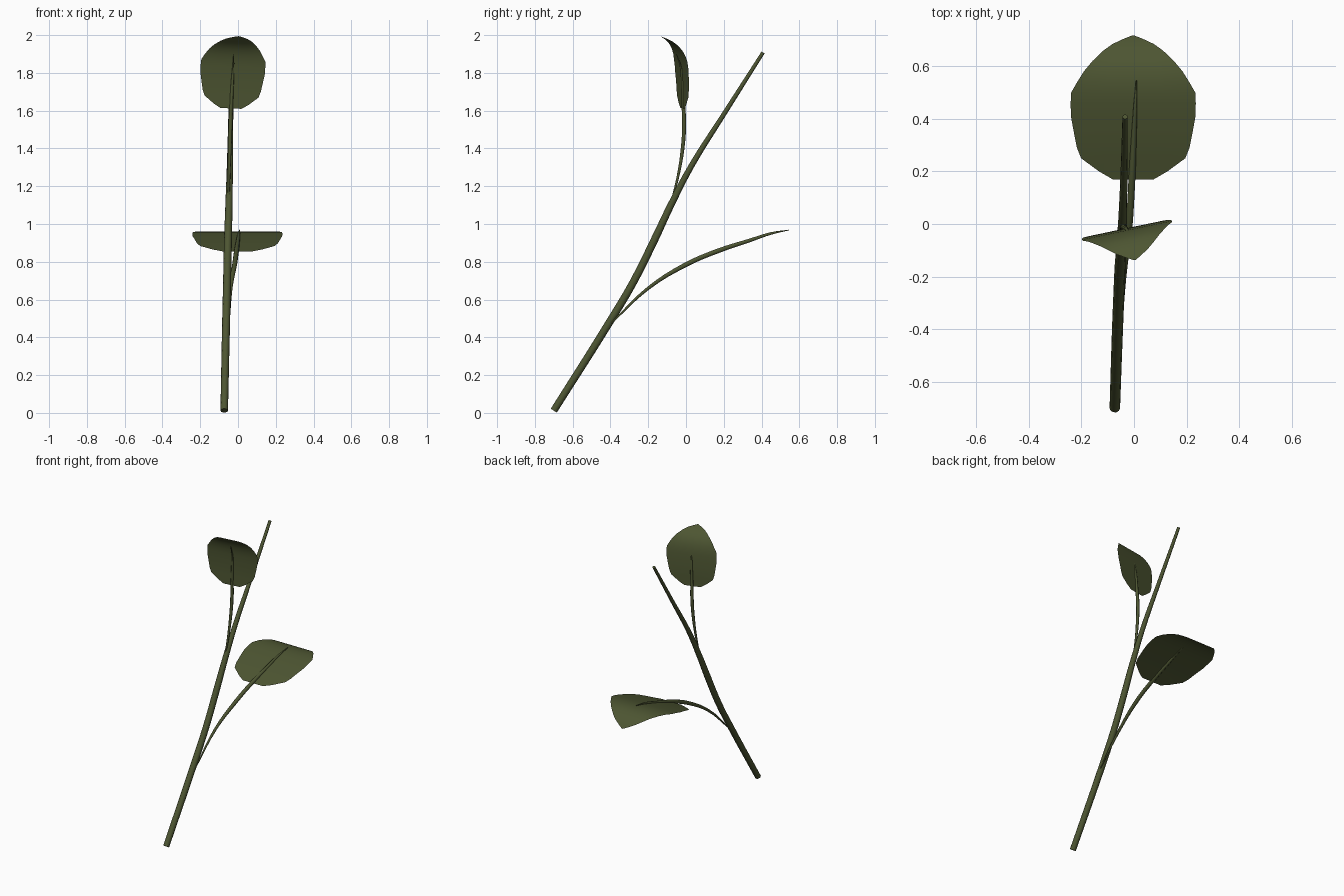
import bpy, bmesh, math
from mathutils import Vector, Matrix

if "Cube" in bpy.data.objects:
    bpy.data.objects.remove(bpy.data.objects["Cube"])

green = bpy.data.materials.new("olive green")
green.diffuse_color = (0.075, 0.092, 0.032, 1)
green.use_nodes = True
green.node_tree.nodes["Principled BSDF"].inputs["Base Color"].default_value = green.diffuse_color


def tube(name, pts):
    """Tapered round stem through points (x, y, z, radius)."""
    cu = bpy.data.curves.new(name, 'CURVE')
    cu.dimensions = '3D'
    cu.bevel_depth = 1.0
    cu.bevel_resolution = 3
    cu.use_fill_caps = True
    cu.resolution_u = 4
    sp = cu.splines.new('BEZIER')
    sp.bezier_points.add(len(pts) - 1)
    for bp, (x, y, z, r) in zip(sp.bezier_points, pts):
        bp.co = (x, y, z)
        bp.radius = r
        bp.handle_left_type = bp.handle_right_type = 'AUTO'
    ob = bpy.data.objects.new(name, cu)
    bpy.context.collection.objects.link(ob)
    bpy.ops.object.select_all(action='DESELECT')
    ob.select_set(True)
    bpy.context.view_layer.objects.active = ob
    bpy.ops.object.convert(target='MESH')
    ob = bpy.context.object
    ob.data.materials.clear()
    ob.data.materials.append(green)
    bpy.ops.object.shade_smooth_by_angle(angle=math.radians(50))


# leaf rows: distance forward, height, half width
ROWS = [(0, 0, .078), (.03, .01, .13), (.08, .029, .198), (.12, .043, .214),
        (.18, .063, .226), (.24, .080, .237), (.29, .094, .238),
        (.33, .102, .236), (.37, .106, .213), (.41, .104, .188),
        (.45, .094, .155), (.49, .072, .113), (.515, .052, .078),
        (.535, .032, .035), (.547, .018, .004)]


def leaf(name, base, width, forward, normal, scale, centre=0.0):
    """Thin sheet leaf, bent along its length only."""
    bm = bmesh.new()
    base = Vector(base)
    rows = []
    for u, h, w in ROWS:
        rows.append([bm.verts.new(base + scale * (width * (k * w / 2 + centre)
                     + forward * u + normal * h)) for k in range(-2, 3)])
    for a, b in zip(rows, rows[1:]):
        for i in range(4):
            bm.faces.new((a[i], a[i + 1], b[i + 1], b[i]))
    me = bpy.data.meshes.new(name)
    bm.to_mesh(me)
    bm.free()
    me.materials.append(green)
    me.shade_smooth()
    bpy.context.collection.objects.link(bpy.data.objects.new(name, me))


# main stem
tube("main_stem", [
    (-.073, -.70, .012, .020), (-.063, -.405, .48, .021), (-.058, -.28, .69, .021),
    (-.053, -.165, .92, .021), (-.048, -.08, 1.10, .019), (-.043, .03, 1.31, .016),
    (-.038, .20, 1.58, .013), (-.034, .408, 1.908, .010)])

# lower side stalk, running along the lower leaf
tube("lower_stalk", [
    (-.048, -.395, .475, .004), (-.038, -.20, .66, .009), (-.018, 0, .785, .013),
    (-.008, .17, .858, .013), (.000, .34, .914, .010), (.005, .45, .950, .007),
    (.009, .545, .968, .002)])

# upper side stalk, running along the upper leaf
tube("upper_stalk", [
    (-.050, -.083, 1.10, .004), (-.048, -.045, 1.24, .007), (-.044, -.018, 1.40, .010),
    (-.040, -.010, 1.53, .011), (-.036, -.014, 1.63, .010), (-.030, -.019, 1.75, .008),
    (-.025, -.028, 1.83, .005), (-.022, -.050, 1.90, .002)])

# lower leaf, nearly level
leaf("lower_leaf", (-.003, .17, .855), Vector((1, 0, 0)), Vector((0, 1, 0)),
     Vector((0, 0, 1)), 1.0)

# upper leaf, standing upright and curling to the front
width = Vector((.98, .205, -.04)).normalized()
back = Vector((-.205, .98, 0)).normalized()
up = width.cross(back).normalized()
c, s = math.cos(math.radians(20)), math.sin(math.radians(20))
leaf("upper_leaf", (-.037, -.018, 1.612), width, c * up - s * back,
     s * up + c * back, 0.735)
